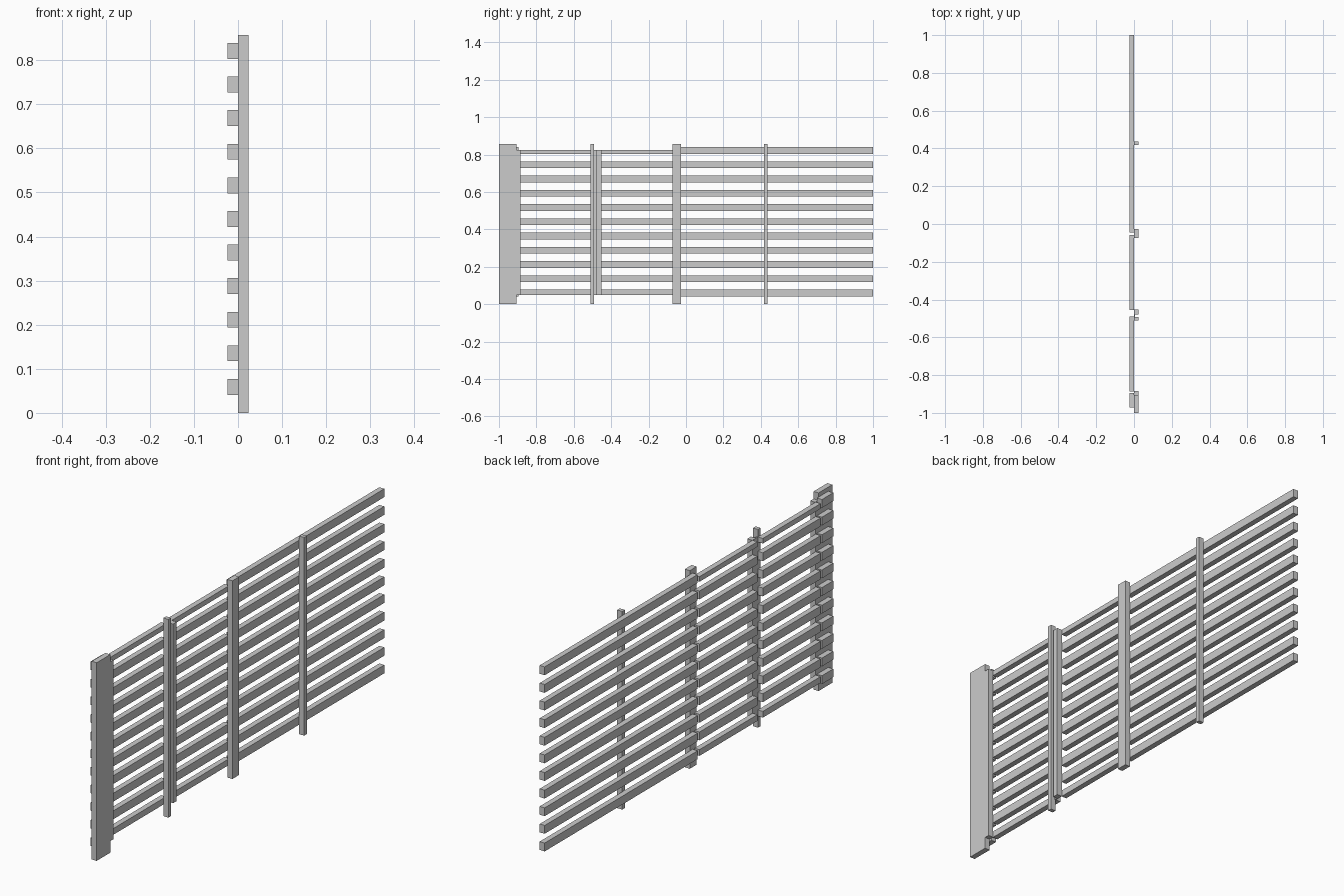
import bpy, bmesh
from mathutils import Matrix, Vector

if "Cube" in bpy.data.objects:
    bpy.data.objects.remove(bpy.data.objects["Cube"])

BACK, FACE, FRONT = -0.024, 0.0, 0.024
HEIGHT = 0.857
LOW, HIGH = 0.05, 0.825      # trimmed height of the left-hand bays
SLAT_H, PITCH, FIRST, COUNT = 0.036, 0.0762, 0.059, 11


def boxes(name, extents):
    """One mesh object made from (x0, x1, y0, y1, z0, z1) boxes."""
    bm = bmesh.new()
    for x0, x1, y0, y1, z0, z1 in extents:
        size = Vector((x1 - x0, y1 - y0, z1 - z0))
        mid = Vector((x0 + x1, y0 + y1, z0 + z1)) / 2
        bmesh.ops.create_cube(bm, size=1, matrix=Matrix.Translation(mid) @ Matrix.Diagonal(size.to_4d()))
    mesh = bpy.data.meshes.new(name)
    bm.to_mesh(mesh)
    bm.free()
    ob = bpy.data.objects.new(name, mesh)
    bpy.context.collection.objects.link(ob)


def slats(name, y0, y1, low=0.0, high=HEIGHT):
    """A stack of horizontal slats, clipped to a height range."""
    rows = []
    for i in range(COUNT):
        z = FIRST + i * PITCH
        rows.append((BACK, FACE, y0, y1, max(z - SLAT_H / 2, low), min(z + SLAT_H / 2, high)))
    boxes(name, rows)


# Horizontal slats, bay by bay
slats("long_bay_slats", -0.046, 1.0)
slats("middle_bay_slats", -0.454, -0.058, LOW, HIGH)
slats("left_bay_slats", -0.886, -0.491, LOW, HIGH)
slats("end_post_slat_stubs", -0.972, -0.895)

# Full-height posts
boxes("end_post", [(FACE, FRONT, -1.0, -0.906, 0, HEIGHT)])
boxes("narrow_left_post", [(FACE, FRONT, -0.51, -0.492, 0, HEIGHT)])
boxes("middle_post", [(FACE, FRONT, -0.073, -0.026, 0, HEIGHT)])
boxes("narrow_right_post", [(FACE, FRONT, 0.418, 0.436, 0, HEIGHT)])

# Shorter jamb strips beside the posts
boxes("end_jamb_strip", [(FACE, FRONT, -0.906, -0.884, LOW, HIGH)])
boxes("left_jamb_strip", [(FACE, FRONT, -0.478, -0.453, LOW, HIGH)])
boxes("left_jamb_web", [(FACE, 0.006, -0.492, -0.478, LOW, HIGH)])
